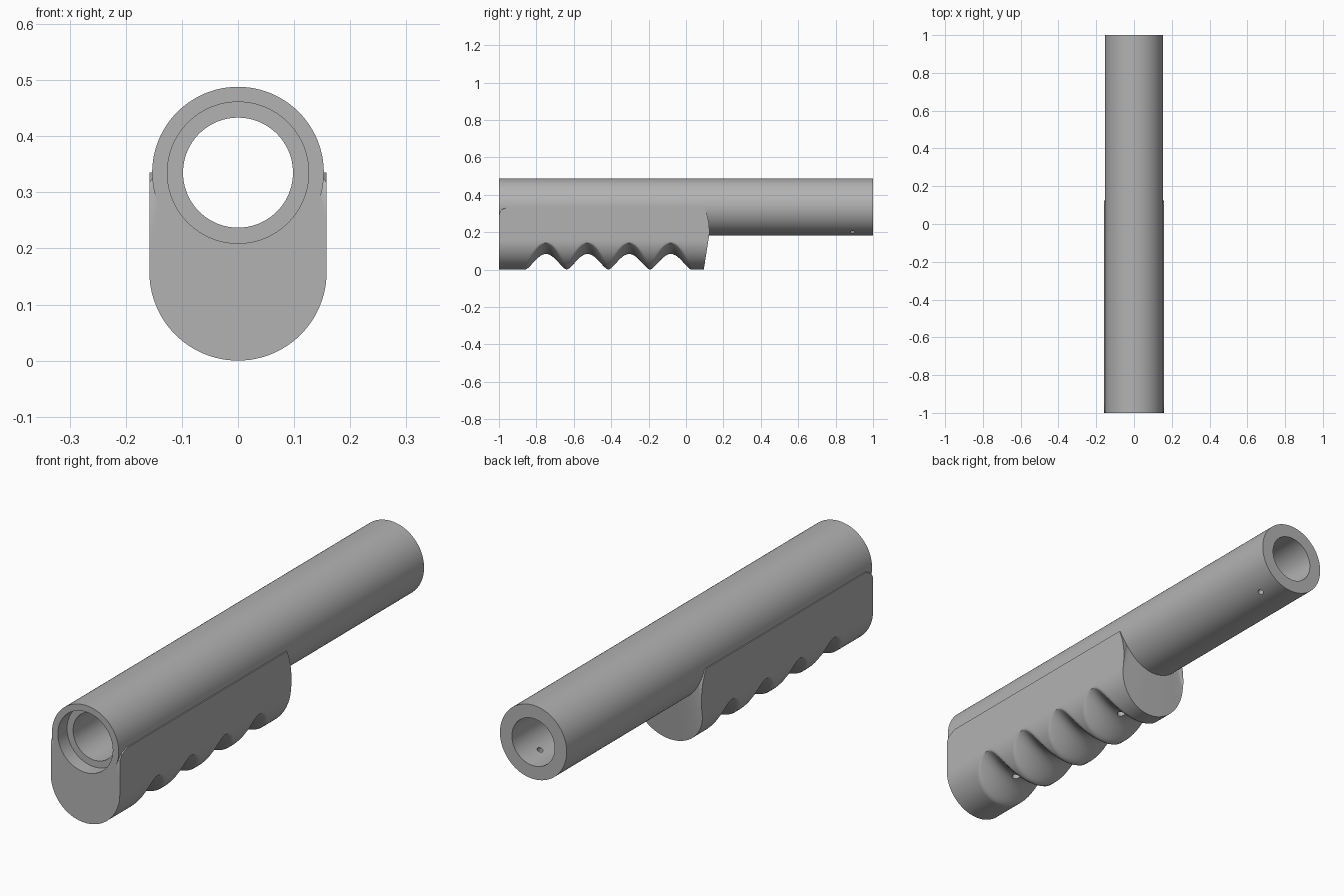
import bpy, bmesh, math
from mathutils import Matrix

cube = bpy.data.objects.get("Cube")
if cube:
    bpy.data.objects.remove(cube, do_unlink=True)

grey = bpy.data.materials.new("mid grey")
grey.use_nodes = True
grey.diffuse_color = (0.45, 0.45, 0.45, 1)
grey.node_tree.nodes["Principled BSDF"].inputs["Base Color"].default_value = grey.diffuse_color

AXIS_Z, TUBE_R, BORE_R, RECESS_R = 0.335, 0.153, 0.098, 0.126
HALF_W = 0.158
FIRST, PITCH, COUNT = -0.86, 0.2225, 4


def finish(name, bm):
    bmesh.ops.recalc_face_normals(bm, faces=bm.faces)
    mesh = bpy.data.meshes.new(name)
    bm.to_mesh(mesh)
    bm.free()
    obj = bpy.data.objects.new(name, mesh)
    bpy.context.collection.objects.link(obj)
    mesh.materials.append(grey)
    return obj


def loft(bm, rings, closed):
    """Join equal closed rings of points; closed also joins last to first."""
    rows = [[bm.verts.new(p) for p in ring] for ring in rings]
    pairs = list(zip(rows, rows[1:])) + ([(rows[-1], rows[0])] if closed else [])
    for a, b in pairs:
        for i in range(len(a)):
            j = (i + 1) % len(a)
            bm.faces.new((a[i], a[j], b[j], b[i]))
    return rows


def drill(target, name, radius, depth, matrix):
    """Cut a round hole with a hidden cylinder."""
    bm = bmesh.new()
    bmesh.ops.create_cone(bm, cap_ends=True, segments=24, radius1=radius,
                          radius2=radius, depth=depth, matrix=matrix)
    cutter = finish(name, bm)
    cutter.hide_render = True
    cutter.hide_set(True)
    cutter.display_type = 'WIRE'
    mod = target.modifiers.new(name, 'BOOLEAN')
    mod.object = cutter
    mod.operation = 'DIFFERENCE'
    mod.solver = 'EXACT'


# Barrel: turned profile with a shallow recess in the front of the bore
profile = [(TUBE_R, -1), (TUBE_R, 1), (BORE_R, 1), (BORE_R, -0.94),
           (RECESS_R, -0.94), (RECESS_R, -1)]
bm = bmesh.new()
SEG = 96
loft(bm, [[(r * math.cos(2 * math.pi * k / SEG), y,
            AXIS_Z + r * math.sin(2 * math.pi * k / SEG)) for r, y in profile]
          for k in range(SEG)], True)
barrel = finish("barrel_tube", bm)

# Small radial pin hole, low on the left near the back of the barrel
tilt = math.radians(28)
drill(barrel, "pin_hole_cutter", 0.012, 0.12,
      Matrix.Translation((TUBE_R * math.sin(tilt), 0.89,
                          AXIS_Z - TUBE_R * math.cos(tilt)))
      @ Matrix.Rotation(-tilt, 4, 'Y'))


# Grip: U-shaped section with finger grooves, saddled under the barrel
def front_y(z):
    t = max(0, (z - 0.285) / 0.05)
    return -1 + 0.05 * (1 - math.sqrt(max(0, 1 - t * t)))


def back_y(z):
    if z < 0.19:
        return 0.095 + 0.03 * z / 0.19
    return 0.125 - 0.03 * ((z - 0.19) / 0.145) ** 2.5


def grooved(x, z, y):
    phase = (y - FIRST) / PITCH
    if not 0 < phase < COUNT:
        return z
    floor = 0.085 * abs(math.sin(math.pi * phase)) ** 1.4 + 2.4 * x * x
    return max(z, (z + floor + math.hypot(z - floor, 0.004)) / 2 - 0.002)


WALL, ARC = 10, 48
outline = [(-HALF_W, AXIS_Z + (HALF_W - AXIS_Z) * i / WALL) for i in range(WALL)]
outline += [(-HALF_W * math.cos(math.pi * i / ARC),
             HALF_W - HALF_W * math.sin(math.pi * i / ARC)) for i in range(ARC + 1)]
outline += [(-x, z) for x, z in reversed(outline[:WALL])]
n = len(outline)
saddle = [(-0.15 * math.cos(math.pi * i / (n - 1)),
           AXIS_Z - 0.15 * math.sin(math.pi * i / (n - 1))) for i in range(n)]


def section(y_of, groove_y=None):
    lower = [(x, z if groove_y is None else grooved(x, z, groove_y)) for x, z in outline]
    return [(x, y_of(z), z) for x, z in lower + saddle[::-1]]


rings = [section(front_y)]
STEPS = 130
for k in range(STEPS + 1):
    y = -0.95 + k * 1.0 / STEPS
    rings.append(section(lambda z, y=y: y, y))
rings.append(section(back_y))

bm = bmesh.new()
rows = loft(bm, rings, False)
for row in (rows[0], rows[-1]):
    for i in range(n - 1):
        bm.faces.new((row[i], row[i + 1], row[2 * n - 2 - i], row[2 * n - 1 - i]))
grip = finish("finger_grip", bm)

# Screw holes in the first and last finger grooves
for label, index in (("front", 0), ("back", COUNT - 1)):
    drill(grip, label + "_screw_hole_cutter", 0.016, 0.14,
          Matrix.Translation((0, FIRST + PITCH * (index + 0.5), 0.08)))

for obj in (barrel, grip):
    bpy.ops.object.select_all(action='DESELECT')
    obj.select_set(True)
    bpy.context.view_layer.objects.active = obj
    for mod in list(obj.modifiers):
        bpy.ops.object.modifier_apply(modifier=mod.name)
    bpy.ops.object.shade_smooth_by_angle(angle=math.radians(35))
